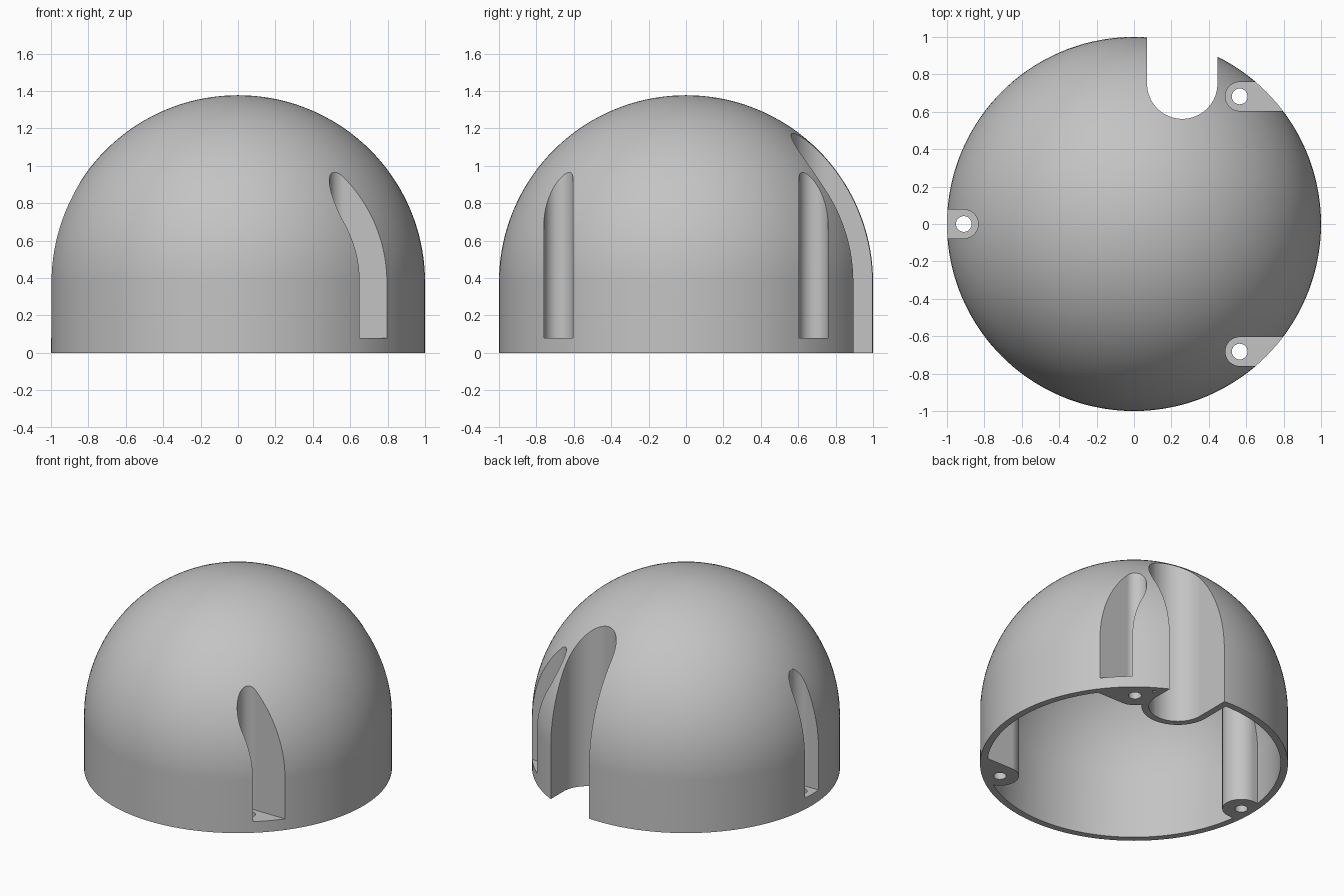
import bpy, bmesh
from math import sin, cos, pi, radians
from mathutils import Vector

if "Cube" in bpy.data.objects:
    bpy.data.objects.remove(bpy.data.objects["Cube"], do_unlink=True)

WALL = 0.047      # shell and channel wall thickness
SHOULDER = 0.377  # height where the cylinder turns into the dome
SEGMENTS = 144

grey = bpy.data.materials.new("plain grey")
grey.use_nodes = True
grey.diffuse_color = (0.55, 0.55, 0.55, 1)
grey.node_tree.nodes["Principled BSDF"].inputs["Base Color"].default_value = grey.diffuse_color


def finish(bm, name):
    bmesh.ops.remove_doubles(bm, verts=bm.verts, dist=1e-5)
    bmesh.ops.recalc_face_normals(bm, faces=bm.faces)
    mesh = bpy.data.meshes.new(name)
    bm.to_mesh(mesh)
    bm.free()
    mesh.materials.append(grey)
    obj = bpy.data.objects.new(name, mesh)
    bpy.context.collection.objects.link(obj)
    return obj


def dome(name, radius, base):
    """Cylinder with a hemispherical top, turned from a half profile."""
    bm = bmesh.new()
    steps = SEGMENTS // 4
    points = [(0, base), (radius, base)]
    points += [(radius * cos(i / steps * pi / 2), SHOULDER + radius * sin(i / steps * pi / 2))
               for i in range(steps)]
    points.append((0, SHOULDER + radius))
    verts = [bm.verts.new((x, 0, z)) for x, z in points]
    edges = [bm.edges.new(pair) for pair in zip(verts, verts[1:])]
    bmesh.ops.spin(bm, geom=verts + edges, cent=(0, 0, 0), axis=(0, 0, 1),
                   angle=2 * pi, steps=SEGMENTS, use_merge=True)
    return finish(bm, name)


def channel(name, centre, radius, heading, base, top=2.0):
    """Upright column, round at its inner end and running straight outwards."""
    bm = bmesh.new()
    out = Vector((cos(heading), sin(heading), 0))
    side = Vector((-out.y, out.x, 0))
    middle = Vector((centre[0], centre[1], base))
    arc = [pi / 2 + pi * i / 32 for i in range(33)]
    outline = [middle + radius * (out * cos(a) + side * sin(a)) for a in arc]
    outline += [middle + out * 0.9 - side * radius, middle + out * 0.9 + side * radius]
    face = bm.faces.new([bm.verts.new(p) for p in outline])
    grown = bmesh.ops.extrude_face_region(bm, geom=[face])["geom"]
    moved = [g for g in grown if isinstance(g, bmesh.types.BMVert)]
    bmesh.ops.translate(bm, verts=moved, vec=(0, 0, top - base))
    return finish(bm, name)


def screw_hole(name, centre):
    bm = bmesh.new()
    bmesh.ops.create_cone(bm, cap_ends=True, segments=32, radius1=0.042, radius2=0.042, depth=0.4)
    bmesh.ops.translate(bm, verts=bm.verts, vec=(*centre, 0))
    return finish(bm, name)


def cut(target, cutter):
    mod = target.modifiers.new("cut", "BOOLEAN")
    mod.operation, mod.solver, mod.object = "DIFFERENCE", "EXACT", cutter
    bpy.context.view_layer.objects.active = target
    bpy.ops.object.modifier_apply(modifier=mod.name)
    bpy.data.objects.remove(cutter, do_unlink=True)


# Screw slots (centre, opening direction) and the wide cable notch
SLOTS = [((0.565, 0.682), 0), ((0.565, -0.682), 0), ((-0.91, 0), pi)]
SLOT_R, SLOT_FLOOR = 0.077, 0.08
NOTCH, NOTCH_R = (0.258, 0.75), 0.188

# Hollow interior, leaving solid columns around each slot and the notch
cavity = dome("cavity", 1 - WALL, -0.1)
for centre, heading in SLOTS:
    cut(cavity, channel("slot_column", centre, SLOT_R + WALL, heading, -0.3))
cut(cavity, channel("notch_column", NOTCH, NOTCH_R + WALL, pi / 2, -0.3))

# Outer shell with the cavity, slots, screw holes and notch removed
shell = dome("dome_cover", 1, 0)
cut(shell, cavity)
for centre, heading in SLOTS:
    cut(shell, channel("slot", centre, SLOT_R, heading, SLOT_FLOOR))
    cut(shell, screw_hole("screw_hole", centre))
cut(shell, channel("notch", NOTCH, NOTCH_R, pi / 2, -0.2))

# Smooth curves with crisp cut edges
bpy.ops.object.select_all(action="DESELECT")
shell.select_set(True)
bpy.context.view_layer.objects.active = shell
bpy.ops.object.shade_smooth_by_angle(angle=radians(20))
weighted = shell.modifiers.new("even shading", "WEIGHTED_NORMAL")
weighted.keep_sharp = True
